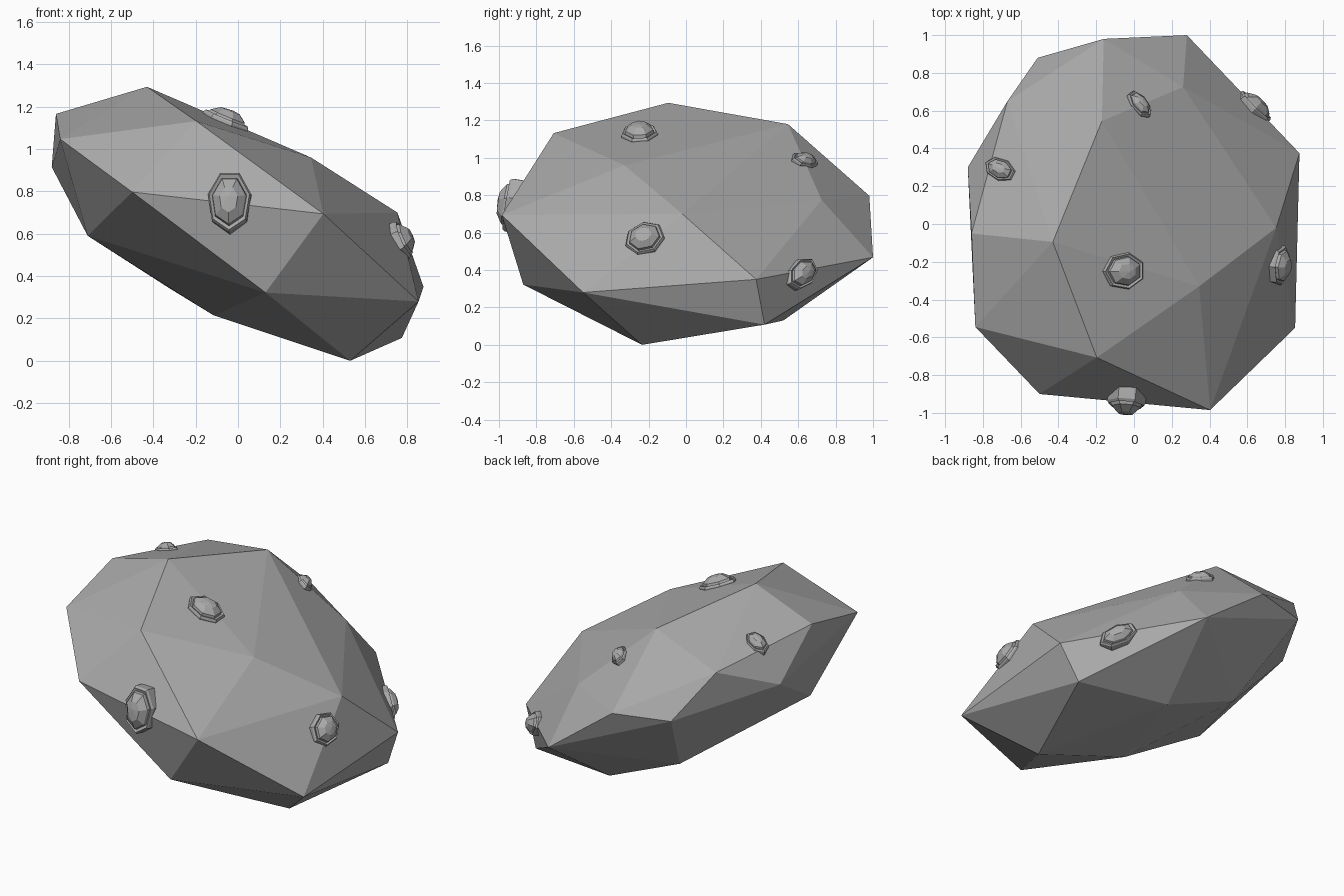
import bpy, bmesh, math
from mathutils import Vector
from mathutils.bvhtree import BVHTree

if "Cube" in bpy.data.objects:
    bpy.data.objects.remove(bpy.data.objects["Cube"])


def material(name, v):
    m = bpy.data.materials.new(name)
    m.diffuse_color = (v, v, v, 1)
    m.use_nodes = True
    m.node_tree.nodes["Principled BSDF"].inputs["Base Color"].default_value = m.diffuse_color
    return m


stone = material("grey stone", 0.40)


def finish(bm, name, mat):
    bmesh.ops.recalc_face_normals(bm, faces=bm.faces)
    me = bpy.data.meshes.new(name)
    bm.to_mesh(me)
    me.materials.append(mat)
    ob = bpy.data.objects.new(name, me)
    bpy.context.collection.objects.link(ob)
    return ob


# Boulder: faceted hull around its corner points
corners = [
    (.28, 1, .468), (-.16, .98, .797), (-.51, .88, .80), (-.67, .65, 1.07),
    (-.88, .30, .915), (-.86, -.05, 1.166), (-.84, -.545, 1.047), (-.5, -.9, .797),
    (.403, -.985, .694), (.853, -.55, .28), (.876, .375, .35), (-.17, .545, 1.18),
    (-.43, -.095, 1.294), (.345, -.33, .96), (.753, -.02, .70), (.26, .725, .775),
    (-.197, -.707, 1.132), (.53, -.235, 0), (.774, .42, .108), (.13, -.87, .322),
    (-.71, -.25, .59), (-.116, -.22, .215), (.18, .52, .13), (-.32, .52, .34)]
bm = bmesh.new()
for c in corners:
    bm.verts.new(c)
bmesh.ops.convex_hull(bm, input=bm.verts)
bm.normal_update()
tree = BVHTree.FromBMesh(bm)
finish(bm, "boulder", stone)

# Nodule cross-section: (radius factor, height) of each ring, rim then groove then dome
RINGS = [(1.0, -.06), (1.0, .006), (.93, .018), (.80, .012), (.76, .028), (.42, .056)]
SIDES = 7


def nodule(name, pos, axis, long, short):
    """Faceted nodule in a bevelled rim, set on the boulder surface."""
    p, n, _, _ = tree.find_nearest(Vector(pos))
    n = sum((h[1] for h in tree.find_nearest_range(p, .05)), Vector()).normalized()
    u = Vector(axis)
    u = (u - n * u.dot(n)).normalized()
    w = n.cross(u)
    k = (long + short) / .22
    bm = bmesh.new()
    loops = []
    for r, h in RINGS:
        h = h * k if h > 0 else h
        loop = []
        for i in range(SIDES):
            a = math.tau * (i + .5) / SIDES
            q = p + u * (long * r * math.cos(a)) + w * (short * r * math.sin(a)) + n * h
            loop.append(bm.verts.new(q))
        loops.append(loop)
    for a, b in zip(loops, loops[1:]):
        for i in range(SIDES):
            j = (i + 1) % SIDES
            bm.faces.new((a[i], a[j], b[j], b[i]))
    tip = bm.verts.new(p + u * long * .08 + n * .062 * k)
    top = loops[-1]
    for i in range(SIDES):
        bm.faces.new((top[i], top[(i + 1) % SIDES], tip))
    bm.faces.new(loops[0])
    finish(bm, name, stone)


# Six nodules scattered over the upper faces
nodule("front_nodule", (-.04, -.95, .76), (0, 0, 1), .15, .105)
nodule("top_nodule", (-.05, -.25, 1.14), (1, 0, 0), .12, .10)
nodule("right_nodule", (.745, -.21, .55), (.2, 1, .5), .11, .095)
nodule("back_top_nodule", (.02, .62, .97), (-.5, .7, 0), .085, .055)
nodule("left_nodule", (-.71, .29, 1.14), (1, -.5, 0), .09, .06)
nodule("back_right_nodule", (.64, .62, .38), (-.6, .7, .5), .12, .075)
